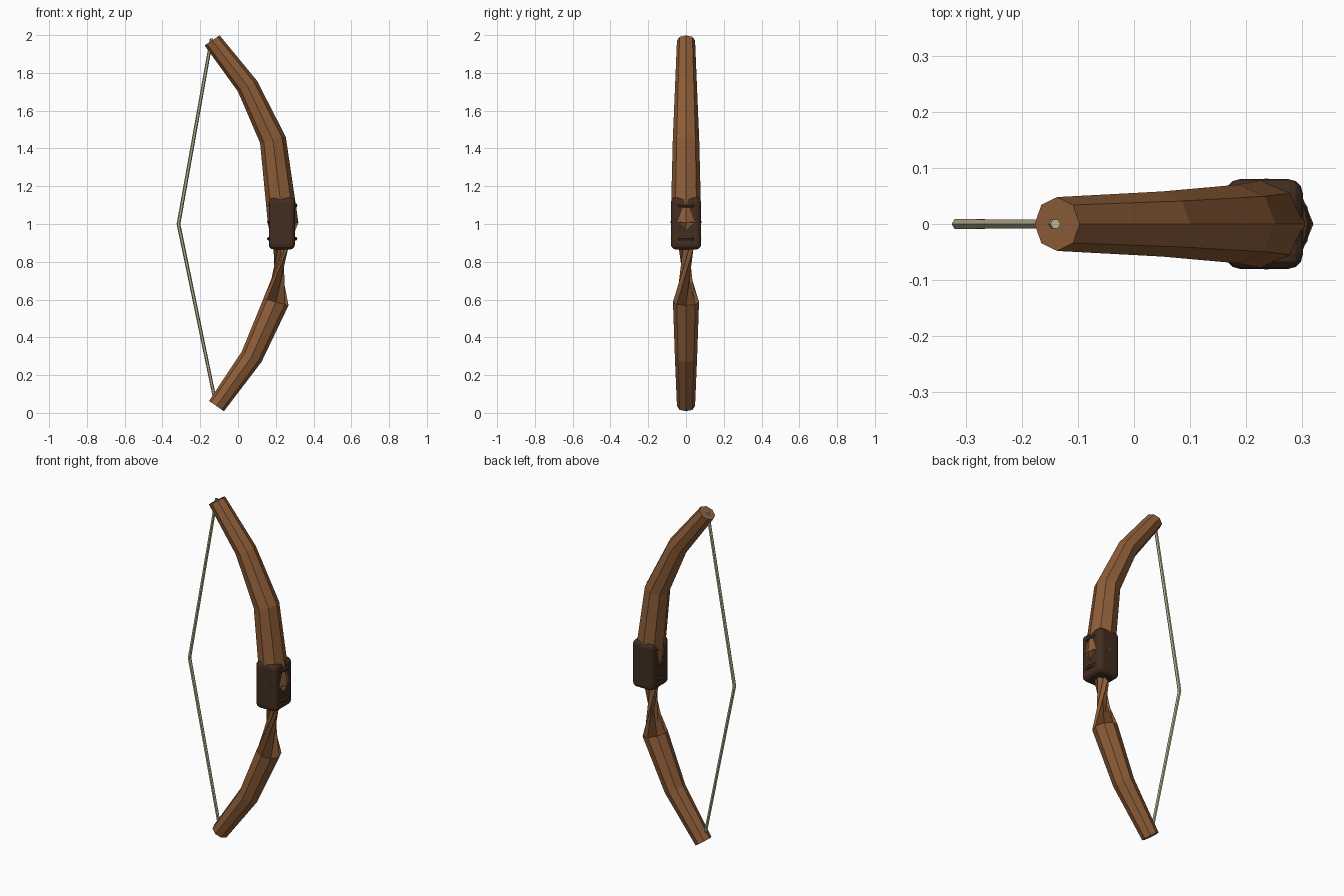
import bpy
import bmesh
from math import cos, sin, pi
from mathutils import Vector

if "Cube" in bpy.data.objects:
    bpy.data.objects.remove(bpy.data.objects["Cube"])


def material(name, rgb):
    m = bpy.data.materials.new(name)
    m.diffuse_color = (*rgb, 1)
    m.use_nodes = True
    m.node_tree.nodes["Principled BSDF"].inputs["Base Color"].default_value = m.diffuse_color
    return m


wood = material("wood", (0.27, 0.11, 0.04))
leather = material("leather", (0.055, 0.026, 0.015))
cord = material("cord", (0.50, 0.44, 0.29))


def tube(name, rings, sides, mat):
    """Loft rings of (x, z, radius, tangent tilt vector, index shift) into a capped tube."""
    bm = bmesh.new()
    loops = []
    for x, z, r, (ax, az), shift in rings:
        # (ax, az) points across the tube toward its outer side
        across = Vector((ax, 0, az)).normalized()
        angles = [2 * pi * (i + shift) / sides for i in range(sides)]
        loops.append([bm.verts.new(Vector((x, 0, z)) + across * r * cos(a)
                                   + Vector((0, r * sin(a), 0))) for a in angles])
    for a, b in zip(loops, loops[1:]):
        for i in range(sides):
            j = (i + 1) % sides
            bm.faces.new((a[i], a[j], b[j], b[i]))
    bm.faces.new(loops[0])
    bm.faces.new(loops[-1])
    bmesh.ops.recalc_face_normals(bm, faces=bm.faces)
    mesh = bpy.data.meshes.new(name)
    bm.to_mesh(mesh)
    bm.free()
    ob = bpy.data.objects.new(name, mesh)
    bpy.context.collection.objects.link(ob)
    mesh.materials.append(mat)
    return ob


# Bow stave, octagonal, with a twisted pinch below the grip
tube("bow_stave", [
    (-0.137, 1.972, 0.048, (0.80, 0.53), 0),
    (0.050, 1.730, 0.058, (0.88, 0.50), 0),
    (0.185, 1.445, 0.070, (0.97, 0.23), 0),
    (0.239, 1.005, 0.081, (1.0, 0.03), 0),
    (0.201, 0.587, 0.069, (0.97, -0.26), -3),
    (0.072, 0.297, 0.059, (0.88, -0.47), -3),
    (-0.114, 0.036, 0.048, (0.82, -0.57), -3),
], 8, wood)

# Drawn string, two straight lengths
tube("bow_string", [
    (-0.140, 1.982, 0.009, (1, 0), 0),
    (-0.315, 1.000, 0.010, (1, 0), 0),
    (-0.118, 0.050, 0.009, (1, 0), 0),
], 6, cord)

# Leather grip block
bpy.ops.mesh.primitive_cube_add(size=1, location=(0.232, 0, 1.003))
grip = bpy.context.object
grip.name = "grip"
grip.scale = (0.138, 0.160, 0.276)
bpy.ops.object.transform_apply(location=False, rotation=False, scale=True)
bevel = grip.modifiers.new("rounded_edges", 'BEVEL')
bevel.width = 0.026
bevel.segments = 3
grip.data.materials.append(leather)

# Wrapped bands showing through the front and back of the grip
for i in range(3):
    bpy.ops.mesh.primitive_torus_add(location=(0.234, 0, 0.922 + 0.088 * i),
                                     major_radius=0.070, minor_radius=0.011,
                                     major_segments=16, minor_segments=6)
    band = bpy.context.object
    band.name = f"grip_band_{i + 1}"
    band.data.materials.append(leather)
